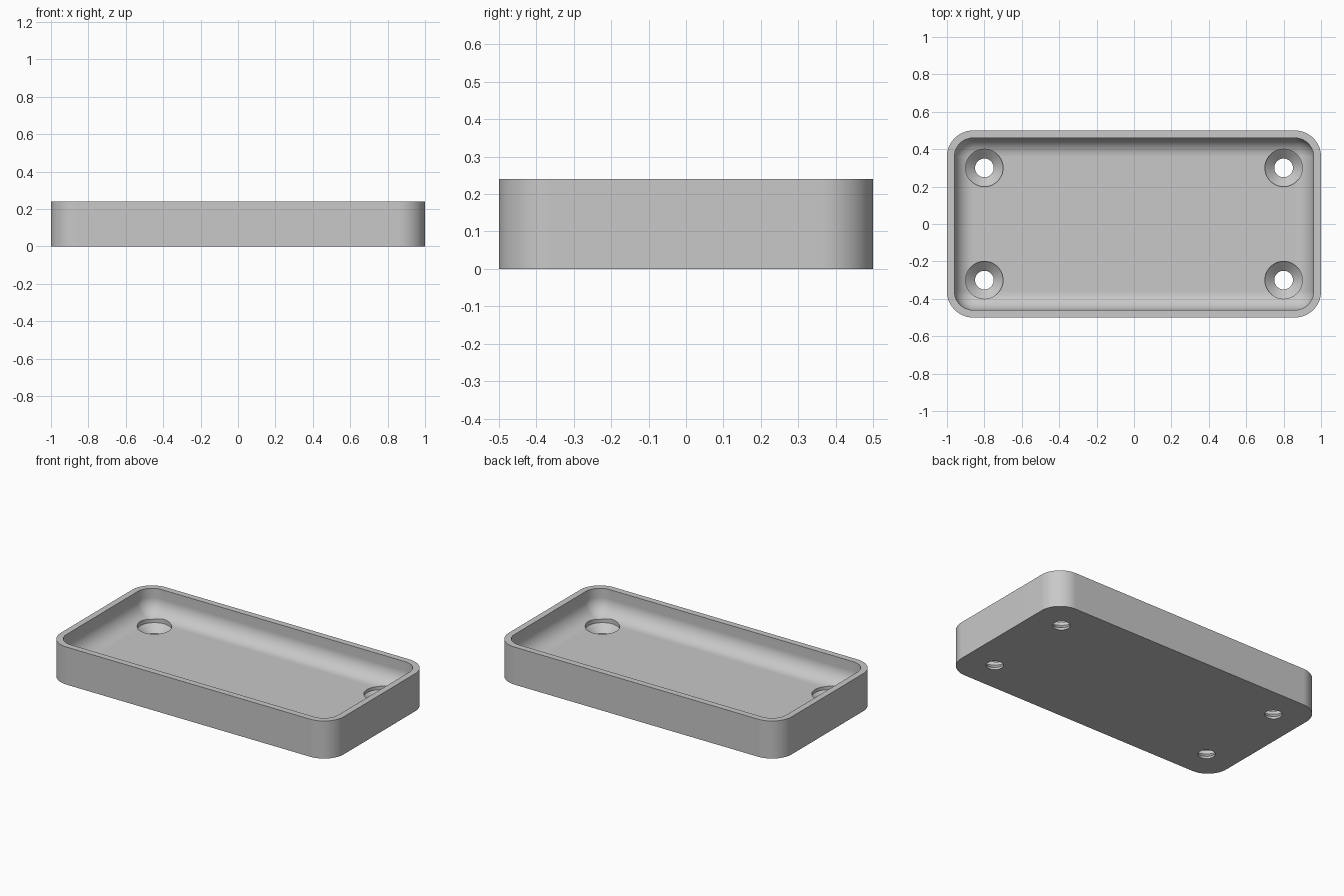
import bpy
import bmesh
from math import sin, cos, pi, sqrt

cube = bpy.data.objects.get("Cube")
if cube:
    bpy.data.objects.remove(cube, do_unlink=True)

HALF_X, HALF_Y, HEIGHT = 1.0, 0.5, 0.24
WALL, FLOOR, CORNER, FILLET = 0.04, 0.08, 0.14, 0.1
HOLE, HEAD = 0.05, 0.1
STEPS = 16

grey = bpy.data.materials.new("plain_grey")
grey.use_nodes = True
colour = (0.58, 0.58, 0.58, 1)
grey.diffuse_color = colour
grey.node_tree.nodes["Principled BSDF"].inputs["Base Color"].default_value = colour


def make_object(name, bm):
    bmesh.ops.remove_doubles(bm, verts=bm.verts, dist=0.0001)
    bmesh.ops.recalc_face_normals(bm, faces=bm.faces)
    mesh = bpy.data.meshes.new(name)
    bm.to_mesh(mesh)
    bm.free()
    mesh.materials.append(grey)
    obj = bpy.data.objects.new(name, mesh)
    bpy.context.collection.objects.link(obj)
    return obj


def skin(bm, rings):
    """Join successive rings of points with quads and cap both ends."""
    loops = [[bm.verts.new(p) for p in ring] for ring in rings]
    n = len(loops[0])
    for a, b in zip(loops, loops[1:]):
        for i in range(n):
            j = (i + 1) % n
            bm.faces.new((a[i], a[j], b[j], b[i]))
    bm.faces.new(loops[0])
    bm.faces.new(loops[-1])


def rounded_ring(inset, z):
    """Rounded rectangle drawn in from the outer outline."""
    r = max(CORNER - inset, 0)
    cx, cy = HALF_X - inset - r, HALF_Y - inset - r
    ring = []
    for q, (sx, sy) in enumerate(((1, 1), (-1, 1), (-1, -1), (1, -1))):
        for k in range(STEPS + 1):
            t = (q + k / STEPS) * pi / 2
            ring.append((sx * cx + r * cos(t), sy * cy + r * sin(t), z))
    return ring


def circle_ring(x, y, r, z, n=48):
    return [(x + r * cos(2 * pi * i / n), y + r * sin(2 * pi * i / n), z) for i in range(n)]


# Tray: outer wall, flat rim, inner wall and filleted floor
rings = [rounded_ring(0, 0), rounded_ring(0, HEIGHT), rounded_ring(WALL, HEIGHT)]
for k in range(STEPS + 1):
    t = k / STEPS * pi / 2
    rings.append(rounded_ring(WALL + FILLET * (1 - cos(t)), FLOOR + FILLET * (1 - sin(t))))
bm = bmesh.new()
skin(bm, rings)
tray = make_object("tray", bm)

# Countersunk screw holes, one near each corner
bm = bmesh.new()
profile = ((HOLE, -0.1), (HOLE, 0.015), (HEAD, 0.06), (HEAD, 0.3))
for x in (-0.8, 0.8):
    for y in (-0.3, 0.3):
        skin(bm, [circle_ring(x, y, r, z) for r, z in profile])
cutter = make_object("screw_hole_cutter", bm)
cutter.hide_render = True

cut = tray.modifiers.new("screw_holes", 'BOOLEAN')
cut.object = cutter
cut.operation = 'DIFFERENCE'
cut.solver = 'EXACT'

bpy.ops.object.select_all(action='DESELECT')
tray.select_set(True)
bpy.context.view_layer.objects.active = tray
bpy.ops.object.modifier_apply(modifier=cut.name)
bpy.data.objects.remove(cutter, do_unlink=True)

# Smooth curves with crisp edges and truly flat flats
bpy.ops.object.shade_smooth_by_angle(angle=pi / 6)
weighted = tray.modifiers.new("flat_faces", 'WEIGHTED_NORMAL')
weighted.keep_sharp = True
